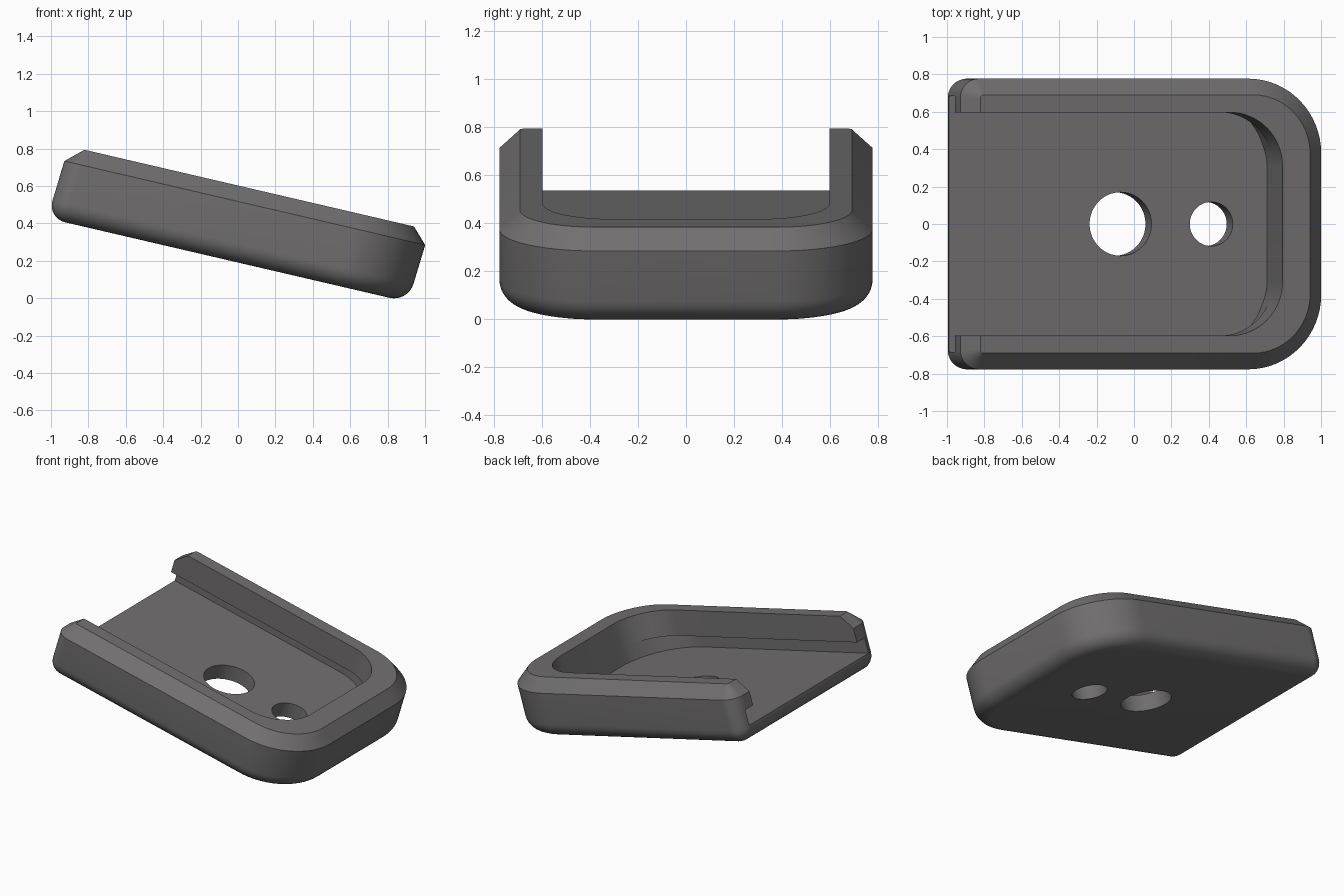
import bpy, bmesh, math
from mathutils import Matrix

if "Cube" in bpy.data.objects:
    bpy.data.objects.remove(bpy.data.objects["Cube"])

TILT, LEAN = math.radians(13.1), 0.065
# tilt the plate downhill towards +x, with its walls leaning slightly further
PLACE = (Matrix.Translation((0, 0, 0.191)) @ Matrix.Rotation(TILT, 4, 'Y')
         @ Matrix(((1, 0, LEAN, 0), (0, 1, 0, 0), (0, 0, 1, 0), (0, 0, 0, 1))))


def outline(back, front, half, r_back, r_front, inset=0.0, seg=16):
    """Rounded rectangle with separate back and front corner radii."""
    pts = []
    for sx, sy, a0 in ((1, -1, -90), (1, 1, 0), (-1, 1, 90), (-1, -1, 180)):
        r = r_front if sx > 0 else r_back
        cx = front - r if sx > 0 else back + r
        cy = sy * (half - r)
        for i in range(seg + 1):
            a = math.radians(a0 + 90 * i / seg)
            pts.append((cx + (r - inset) * math.cos(a), cy + (r - inset) * math.sin(a)))
    return pts


def loft(name, levels):
    """Join stacked outlines (height, points) into a closed solid."""
    bm = bmesh.new()
    rings = [[bm.verts.new((x, y, h)) for x, y in pts] for h, pts in levels]
    n = len(rings[0])
    for lo, hi in zip(rings, rings[1:]):
        for i in range(n):
            j = (i + 1) % n
            bm.faces.new((lo[i], lo[j], hi[j], hi[i]))
    bm.faces.new(rings[0][::-1])
    bm.faces.new(rings[-1])
    bm.transform(PLACE)
    bmesh.ops.recalc_face_normals(bm, faces=bm.faces)
    mesh = bpy.data.meshes.new(name)
    bm.to_mesh(mesh)
    bm.free()
    mesh.materials.append(dark)
    ob = bpy.data.objects.new(name, mesh)
    bpy.context.collection.objects.link(ob)
    return ob


def cut(target, name, lo, hi, pts):
    cutter = loft(name, [(lo, pts), (hi, pts)])
    cutter.hide_render = True
    mod = target.modifiers.new(name, 'BOOLEAN')
    mod.operation, mod.solver, mod.object = 'DIFFERENCE', 'EXACT', cutter
    bpy.context.view_layer.objects.active = target
    bpy.ops.object.modifier_apply(modifier=name)
    bpy.data.objects.remove(cutter)


dark = bpy.data.materials.new("dark_plastic")
dark.diffuse_color = (0.165, 0.158, 0.158, 1)
dark.use_nodes = True
dark.node_tree.nodes["Principled BSDF"].inputs["Base Color"].default_value = dark.diffuse_color

# body: rounded bottom edge, straight wall, chamfered top edge
R, TOP, FLOOR = 0.1, 0.401, 0.112
profile = [(R - R * math.cos(a), R - R * math.sin(a))
           for a in (math.radians(90 * i / 8) for i in range(9))]
profile += [(0.318, 0), (TOP, 0.086)]
base_plate = loft("base_plate", [(h, outline(-1.048, 0.933, 0.777, 0.102, 0.4, d))
                                 for h, d in profile])

# open-backed pocket, and the slot undercut along its side walls
cut(base_plate, "pocket", FLOOR, 0.6, outline(-1.6, 0.697, 0.597, 0.1, 0.29))
cut(base_plate, "side_slot", FLOOR, 0.22, outline(-1.6, 0.692, 0.685, 0.1, 0.38))

# two round holes through the floor
for name, x, r in (("large_hole", -0.107, 0.17), ("small_hole", 0.391, 0.118)):
    ring = [(x + r * math.cos(i * math.tau / 64), r * math.sin(i * math.tau / 64))
            for i in range(64)]
    cut(base_plate, name, -0.2, 0.3, ring)

bpy.ops.object.select_all(action='DESELECT')
base_plate.select_set(True)
bpy.context.view_layer.objects.active = base_plate
bpy.ops.object.shade_smooth_by_angle(angle=math.radians(25))
